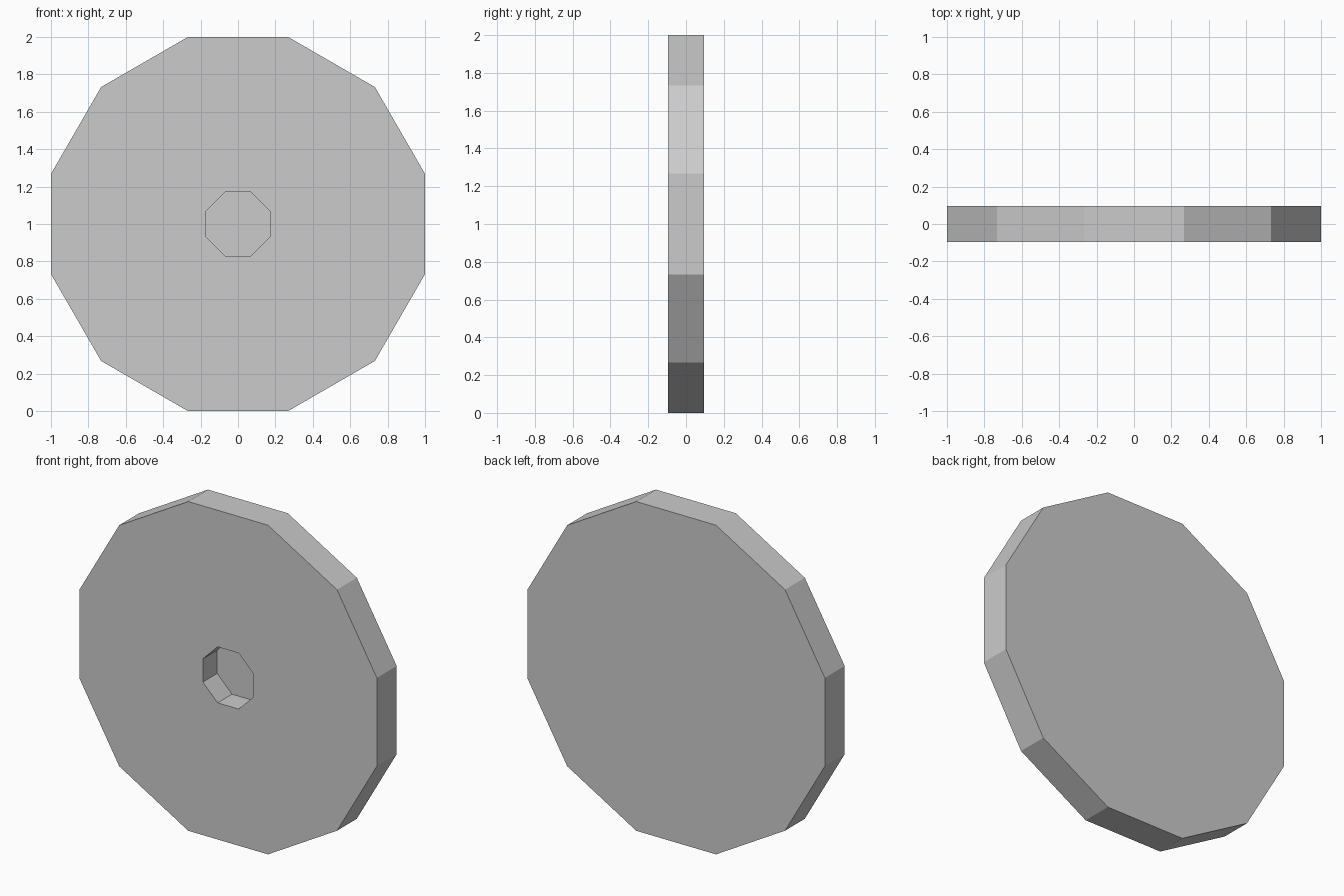
import bpy
from math import pi, cos

if "Cube" in bpy.data.objects:
    bpy.data.objects.remove(bpy.data.objects["Cube"])

THICK = 0.19     # disc thickness along y
RECESS = 0.138   # depth of the blind socket


def prism(name, sides, apothem, y0, y1):
    """Flat-sided prism along y, with a flat edge on top."""
    bpy.ops.mesh.primitive_cylinder_add(
        vertices=sides, radius=apothem / cos(pi / sides), depth=y1 - y0)
    ob = bpy.context.object
    ob.name = name
    # turn half a side so that flats face up, down, left and right
    ob.rotation_euler = (pi / 2, pi / sides, 0)
    ob.rotation_mode = 'XYZ'
    ob.location = (0, (y0 + y1) / 2, 1)
    bpy.ops.object.transform_apply(location=True, rotation=True, scale=True)
    return ob


# twelve-sided disc
disc = prism("wheel_disc", 12, 1.0, -THICK / 2, THICK / 2)

# eight-sided axle socket sunk into the front face
cutter = prism("socket_cutter", 8, 0.17, -THICK / 2 - 0.1, -THICK / 2 + RECESS)
cutter.hide_render = True

cut = disc.modifiers.new("axle_socket", 'BOOLEAN')
cut.operation = 'DIFFERENCE'
cut.solver = 'EXACT'
cut.object = cutter
bpy.context.view_layer.objects.active = disc
bpy.ops.object.modifier_apply(modifier=cut.name)
bpy.data.objects.remove(cutter, do_unlink=True)
